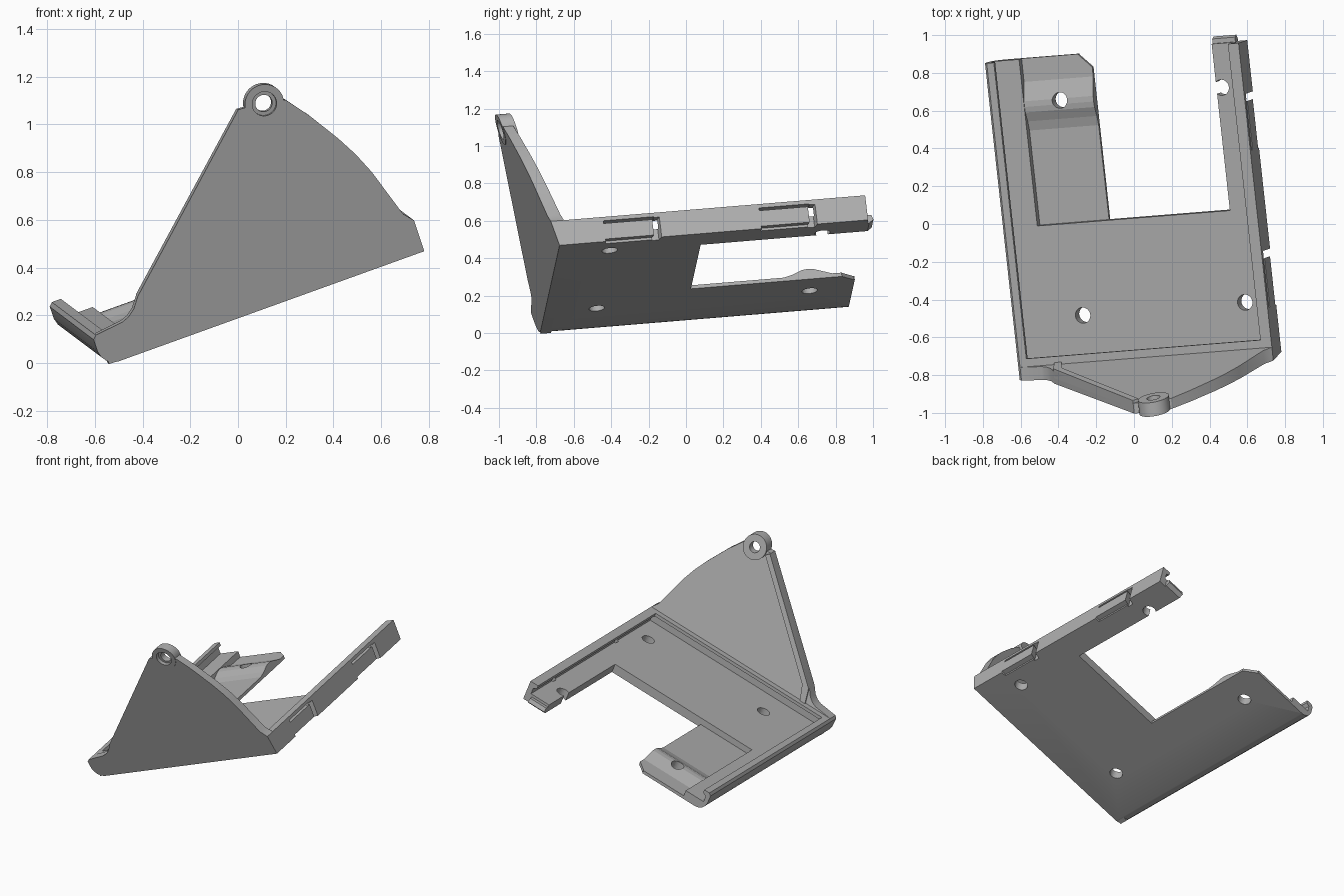
import bpy, bmesh, math
from mathutils import Matrix, Vector

if "Cube" in bpy.data.objects:
    bpy.data.objects.remove(bpy.data.objects["Cube"])

# Tilted local frame: a = across, b = along the rails, c = out of the floor
U = Vector((0.938, 0.075, 0.338)).normalized()
V = Vector((-0.105, 0.991, 0.083))
V = (V - U * V.dot(U)).normalized()
N = U.cross(V)
FRAME = Matrix((U, V, N)).transposed().to_4x4()
FRAME.translation = (-0.52, -0.78, 0.0)

grey = bpy.data.materials.new("grey plastic")
grey.diffuse_color = (0.43, 0.43, 0.43, 1)
grey.use_nodes = True
grey.node_tree.nodes["Principled BSDF"].inputs["Base Color"].default_value = grey.diffuse_color


def prism(name, pts, near, far, cutter=False):
    """Join two mapped copies of a 2D outline into a closed solid."""
    bm = bmesh.new()
    lo = [bm.verts.new(near(*p)) for p in pts]
    hi = [bm.verts.new(far(*p)) for p in pts]
    bm.faces.new(lo)
    bm.faces.new(hi)
    for i in range(len(pts)):
        j = (i + 1) % len(pts)
        bm.faces.new((lo[i], lo[j], hi[j], hi[i]))
    bmesh.ops.recalc_face_normals(bm, faces=bm.faces)
    me = bpy.data.meshes.new(name)
    bm.to_mesh(me)
    bm.free()
    me.materials.append(grey)
    ob = bpy.data.objects.new(name, me)
    bpy.context.collection.objects.link(ob)
    ob.matrix_world = FRAME
    if cutter:
        ob.hide_render = True
        ob.display_type = 'WIRE'
    return ob


def along_b(name, pts, b0, b1, cutter=False):      # outline in (a, c)
    return prism(name, pts, lambda a, c: (a, b0, c), lambda a, c: (a, b1, c), cutter)


def along_a(name, pts, a0, a1, cutter=False):      # outline in (b, c)
    return prism(name, pts, lambda b, c: (a0, b, c), lambda b, c: (a1, b, c), cutter)


def along_c(name, pts, c0, c1, cutter=False):      # outline in (a, b)
    return prism(name, pts, lambda a, b: (a, b, c0), lambda a, b: (a, b, c1), cutter)


def leaning(name, pts, d0, d1, k1=0.2256, cutter=False):  # outline in (a, c), leaning forward
    return prism(name, pts, lambda a, c: (a, d0 - 0.2256 * c, c),
                 lambda a, c: (a, d1 - k1 * c, c), cutter)


def rect(x0, x1, y0, y1):
    return [(x0, y0), (x1, y0), (x1, y1), (x0, y1)]


def circle(x, y, r, n=32):
    return [(x + r * math.cos(2 * math.pi * i / n), y + r * math.sin(2 * math.pi * i / n))
            for i in range(n)]


def cut(ob, cutters):
    for c in cutters:
        m = ob.modifiers.new("cut", 'BOOLEAN')
        m.operation = 'DIFFERENCE'
        m.solver = 'EXACT'
        m.object = c


# Tray: floor with a hooked rail on each side
ROUND = [(-0.05, 0.07), (-0.042, 0.042), (-0.025, 0.018), (0.0, 0.004), (0.02, 0.0)]
tray = along_b("tray", ROUND + [
    (1.386, 0), (1.386, 0.14), (1.326, 0.14), (1.326, 0.118), (1.35, 0.105), (1.35, 0.062),
    (-0.02, 0.062), (-0.02, 0.105), (0.005, 0.118), (0.005, 0.14), (-0.035, 0.14),
    (-0.05, 0.125)], 0.02, 1.665)

# Open centre and left arm with a low hump
cutters = [
    along_c("opening_cutter", [(0.51, 0.775), (1.207, 0.775), (1.207, 1.8), (0.44, 1.8),
                               (0.44, 1.66), (0.51, 1.59)], -0.1, 0.3, True),
    along_a("arm_recess_cutter", [(0.775, 0.02), (1.28, 0.02), (1.33, 0.033), (1.38, 0.054),
                                  (1.41, 0.058), (1.44, 0.056), (1.54, 0.022), (1.72, 0.02),
                                  (1.72, 0.25), (0.775, 0.25)], 0.12, 0.62, True)]
# Screw holes
for a in (0.32, 1.235):
    for b in (0.282, 1.43):
        cutters.append(along_c("screw_hole_cutter", circle(a, b, 0.042), -0.1, 0.2, True))
# Spring clips in the right rail
for b in (0.25, 1.09):
    cutters.append(along_c("clip_gap_cutter", [(1.34, b + 0.25), (1.42, b + 0.27),
                                               (1.42, b + 0.31), (1.34, b + 0.29)],
                           -0.05, 0.113, True))
    cutters.append(along_a("clip_top_slot_cutter", rect(b, b + 0.27, 0.103, 0.118),
                           1.335, 1.42, True))
    cutters.append(along_a("clip_bottom_slot_cutter", rect(b, b + 0.27, -0.03, 0.014),
                           1.352, 1.42, True))
cut(tray, cutters)

# Tab at the end of the right arm
along_a("arm_end_tab", [(1.64, 0.0), (1.675, 0.0), (1.70, 0.018), (1.69, 0.045), (1.64, 0.045)],
        1.207, 1.335)

# Front sill with overhanging lip
along_a("front_sill", [(0.005, 0.002), (0.06, 0.002), (0.06, 0.105), (0.083, 0.118),
                       (0.083, 0.14), (-0.02, 0.14)], -0.02, 1.37)

# Leaning front plate
plate = leaning("front_plate", ROUND + [
    (1.386, 0), (1.386, 0.14), (1.35, 0.184), (1.281, 0.40), (1.24, 0.496), (1.192, 0.585),
    (1.108, 0.719), (1.034, 0.818), (0.95, 0.86), (0.87, 0.846), (0.831, 0.849),
    (0.184, 0.237), (0.15, 0.19), (0.12, 0.167), (0.09, 0.155), (-0.035, 0.14), (-0.05, 0.125)],
    0.0, 0.075, 0.25)

# Rib behind the slanted left edge of the plate
leaning("edge_rib", [(0.831, 0.849), (0.184, 0.237), (0.16, 0.14), (0.20, 0.14),
                     (0.235, 0.237), (0.855, 0.826)], 0.03, 0.085, 0.243)

# Ear with a stepped hole
ear = leaning("ear", circle(0.943, 0.835, 0.083, 40), -0.002, 0.072)
ear_cuts = [leaning("ear_hole_cutter", circle(0.943, 0.835, 0.036), -0.1, 0.2, cutter=True),
            leaning("ear_counterbore_cutter", circle(0.943, 0.835, 0.052), -0.1, 0.025,
                    cutter=True)]
cut(ear, ear_cuts)
cut(plate, ear_cuts)

# Smooth the rounded surfaces, keep real edges sharp
bpy.ops.object.select_all(action='DESELECT')
for ob in bpy.context.scene.objects:
    if not ob.hide_render:
        ob.select_set(True)
        bpy.context.view_layer.objects.active = ob
bpy.ops.object.shade_smooth_by_angle(angle=math.radians(25))
